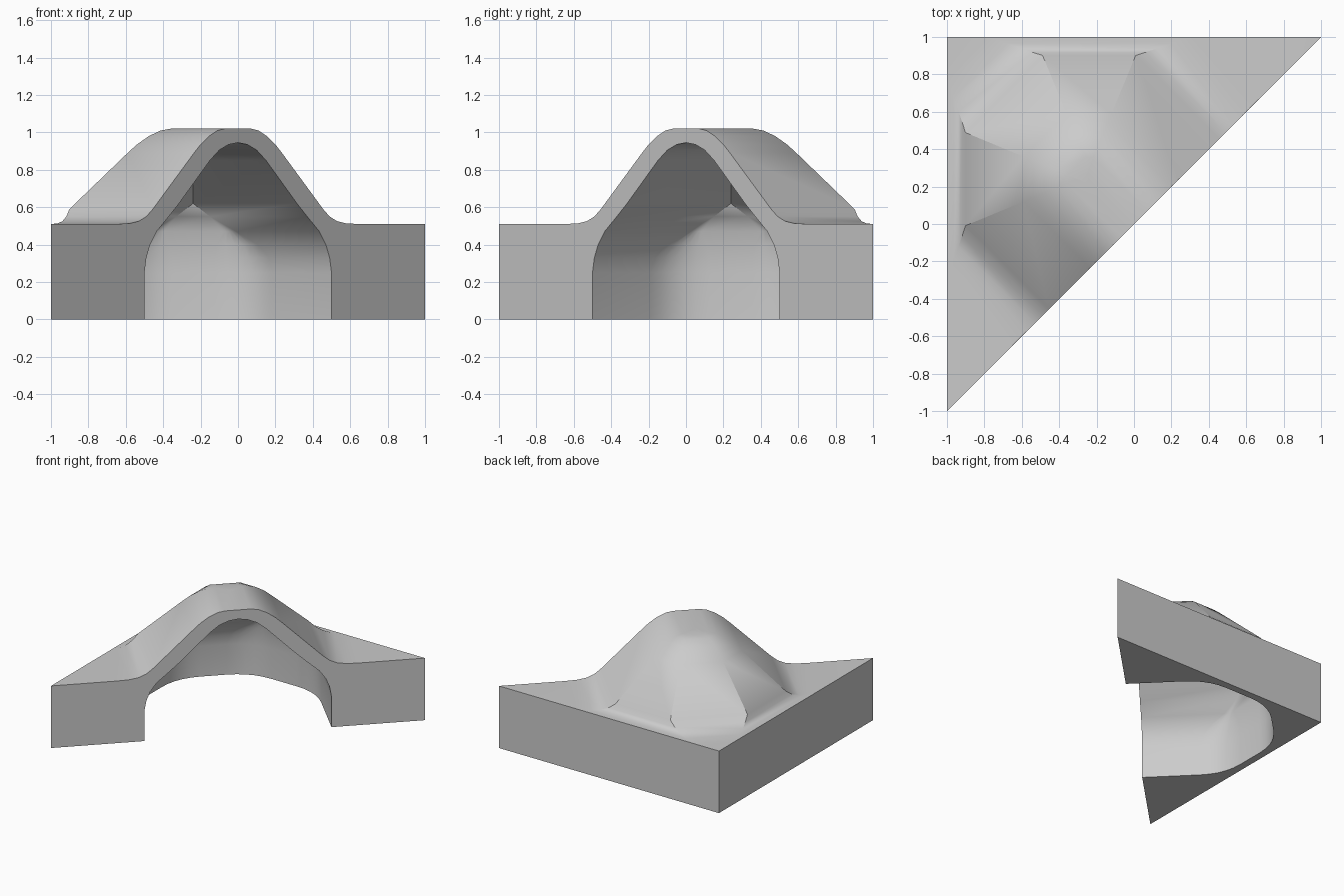
import bpy, bmesh, math
from mathutils import Vector

cube = bpy.data.objects.get("Cube")
if cube:
    bpy.data.objects.remove(cube)

stone = bpy.data.materials.new("grey stone")
stone.use_nodes = True
colour = (0.6, 0.6, 0.6, 1)
stone.diffuse_color = colour
stone.node_tree.nodes["Principled BSDF"].inputs["Base Color"].default_value = colour


def ring(a, z, c, r=0, start=0):
    """Half-octagon outline: a = half width, c = chamfer reach, r = corner rounding.
    Points are (across, depth), with depth measured back from the diagonal cut."""
    back = a + 0.24
    half = [Vector(p) for p in ((a, start), (a, c - a), (c - back, back))]
    corners = half + [Vector((-p.x, p.y)) for p in reversed(half)]
    pts = [corners[0]]
    for before, p, after in zip(corners, corners[1:], corners[2:]):
        u = p + (before - p).normalized() * r
        v = p + (after - p).normalized() * r
        for i in range(6):
            t = i / 5
            pts.append(u * (1 - t) ** 2 + p * (2 * t * (1 - t)) + v * t * t)
    pts.append(corners[-1])
    return [(p.x, p.y, z) for p in pts]


class Builder:
    """Collects faces given in (across, depth, height), welding shared points."""

    def __init__(self):
        self.bm = bmesh.new()
        self.verts = {}

    def face(self, points):
        loop = []
        for s, d, z in points:
            key = (round(s, 4), round(d, 4), round(z, 4))
            if key not in self.verts:
                self.verts[key] = self.bm.verts.new((s - d, s + d, z))
            if self.verts[key] not in loop:
                loop.append(self.verts[key])
        if len(loop) > 2 and not self.bm.faces.get(loop):
            self.bm.faces.new(loop)

    def loft(self, rings):
        for upper, lower in zip(rings, rings[1:]):
            for i in range(len(upper) - 1):
                self.face((upper[i], upper[i + 1], lower[i + 1], lower[i]))

    def finish(self, name):
        bmesh.ops.recalc_face_normals(self.bm, faces=self.bm.faces)
        mesh = bpy.data.meshes.new(name)
        self.bm.to_mesh(mesh)
        self.bm.free()
        mesh.materials.append(stone)
        obj = bpy.data.objects.new(name, mesh)
        bpy.context.collection.objects.link(obj)
        return obj


def ends(rings):
    """Outline of the lofted rings where they meet the cut plane."""
    return [r[0] for r in reversed(rings)] + [r[-1] for r in rings]


# Hill surface: half width and height, squeezed to meet the block's walls
hill = []
for a, z in ((0, 1.02), (0.07, 1.02), (0.11, 1.01), (0.155, 0.98), (0.2, 0.935),
             (0.235, 0.89), (0.455, 0.59), (0.49, 0.55), (0.53, 0.525),
             (0.58, 0.513), (0.65, 0.51)):
    c = 0.59 + math.sqrt(2) * (a - 0.235)
    if a > 0.455:
        c = 0.9 + 0.1 * (a - 0.455) / 0.195
    hill.append(ring(a, z, c))

block = Builder()
block.loft(hill)
top = 0.51
rim = hill[-1]
right, left, corner = (1, 0, top), (-1, 0, top), (0, 1, top)
low = [(p[0], p[1], 0) for p in (right, corner, left)]
side_r, back_r = (0.65, 0.35, top), (0.11, 0.89, top)
side_l, back_l = (-0.65, 0.35, top), (-0.11, 0.89, top)
# Flat ground around the hill
block.face((rim[0], right, side_r))
block.face((rim[-1], side_l, left))
block.face((back_r, corner, back_l))
# Two outer walls, diagonal cut and underside
block.face((right, side_r, back_r, corner, low[1], low[0]))
block.face((left, side_l, back_l, corner, low[1], low[2]))
block.face(ends(hill) + [left, low[2], low[0], right])
block.face(low)
cave_hill = block.finish("cave_hill")

# Hollow: upright rounded walls rising into a ridged ceiling
hollow_rings = [ring(a, z, c, r, -0.1) for a, z, c, r in (
    (0, 0.945, 0.24, 0), (0.05, 0.935, 0.34, 0), (0.1, 0.905, 0.44, 0),
    (0.15, 0.85, 0.54, 0), (0.315, 0.62, 0.87, 0), (0.37, 0.55, 0.89, 0),
    (0.435, 0.47, 0.91, 0.03), (0.47, 0.4, 0.925, 0.09),
    (0.49, 0.33, 0.935, 0.12), (0.5, 0.25, 0.94, 0.13), (0.5, -0.1, 0.94, 0.13))]
hollow = Builder()
hollow.loft(hollow_rings)
hollow.face(ends(hollow_rings))
hollow.face(hollow_rings[-1])
cutter = hollow.finish("hollow_cutter")
cutter.hide_render = True

# Carve the hollow out of the block
cut = cave_hill.modifiers.new("hollow", 'BOOLEAN')
cut.operation = 'DIFFERENCE'
cut.solver = 'EXACT'
cut.object = cutter
bpy.ops.object.select_all(action='DESELECT')
cave_hill.select_set(True)
bpy.context.view_layer.objects.active = cave_hill
bpy.ops.object.modifier_apply(modifier=cut.name)
bpy.data.objects.remove(cutter)
bpy.ops.object.shade_smooth_by_angle(angle=math.radians(30))
